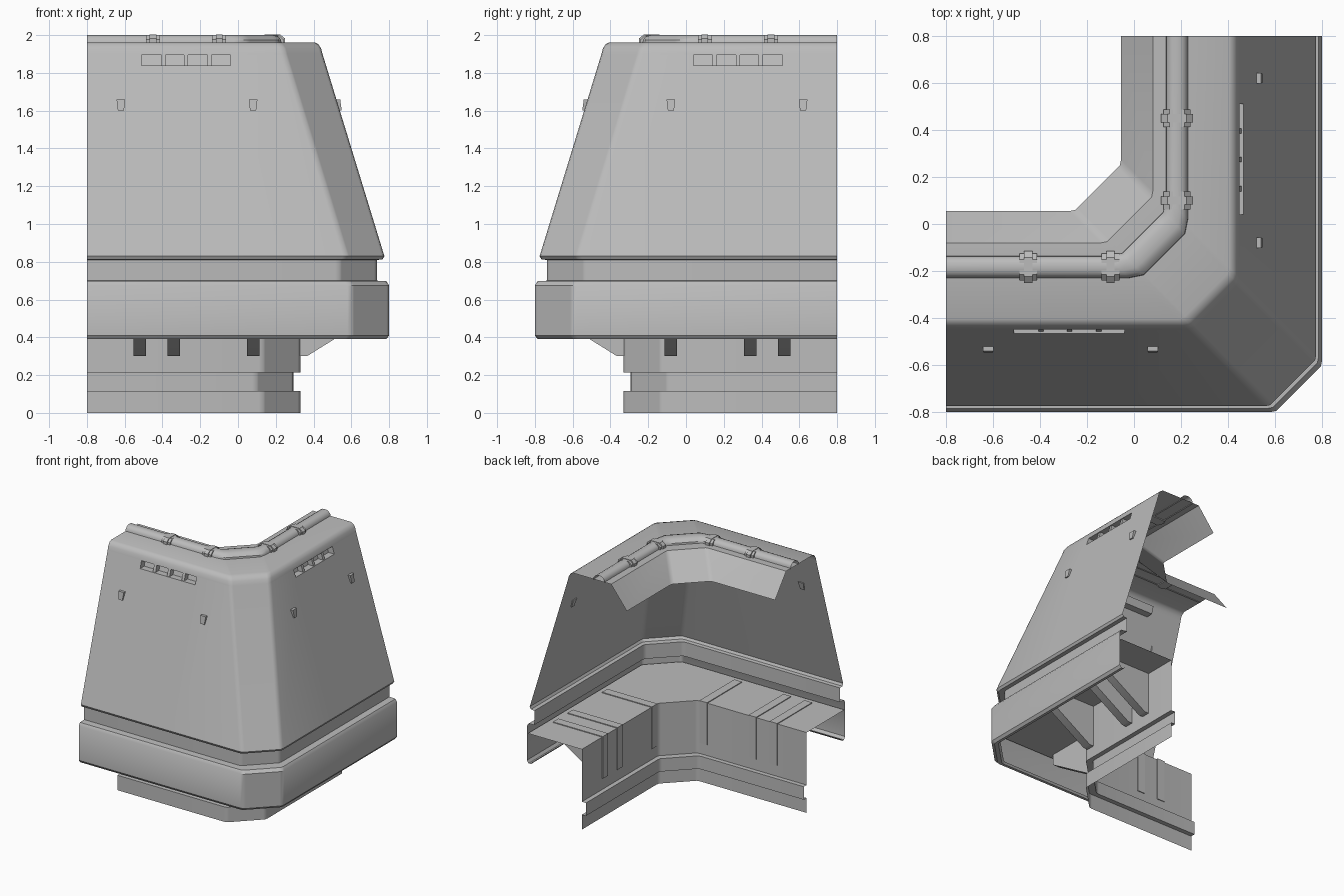
import bpy, bmesh
from mathutils import Vector

if "Cube" in bpy.data.objects:
    bpy.data.objects.remove(bpy.data.objects["Cube"])

grey = bpy.data.materials.new("plain_grey")
grey.use_nodes = True
grey.diffuse_color = (0.5, 0.5, 0.5, 1)
grey.node_tree.nodes["Principled BSDF"].inputs["Base Color"].default_value = (0.5, 0.5, 0.5, 1)

END = -0.8      # open end of each arm
CUT = 0.2       # size of the corner chamfer


def finish(name, bm):
    mesh = bpy.data.meshes.new(name)
    bm.to_mesh(mesh)
    bm.free()
    mesh.materials.append(grey)
    obj = bpy.data.objects.new(name, mesh)
    bpy.context.scene.collection.objects.link(obj)
    bpy.ops.object.select_all(action='DESELECT')
    obj.select_set(True)
    bpy.context.view_layer.objects.active = obj
    bpy.ops.object.shade_smooth_by_angle(angle=0.6)
    return obj


def swap(p):
    """Mirror a point from the front arm to the side arm."""
    return Vector((-p[1], -p[0], p[2]))


def sweep(profile, soft=0.02):
    """Sweep (outward distance, height) pairs round the chamfered corner."""
    bm = bmesh.new()
    rows = []
    for d, z in profile:
        x = d - CUT
        half = [Vector((END, -d, z)), Vector((x - soft, -d, z)),
                Vector((x + soft * 0.25, -d + soft * 0.25, z)),
                Vector((x + soft * 0.7, -d + soft * 0.7, z))]
        rows.append([bm.verts.new(p) for p in half + [swap(p) for p in reversed(half)]])
    for low, high in zip(rows, rows[1:]):
        for i in range(len(low) - 1):
            bm.faces.new((low[i], low[i + 1], high[i + 1], high[i]))
    return bm


def loft(bm, a, b, caps=(True, True)):
    """Join two matching outlines on the front arm and repeat on the side arm."""
    made = []
    for place in (Vector, swap):
        va = [bm.verts.new(place(p)) for p in a]
        vb = [bm.verts.new(place(p)) for p in b]
        n = len(a)
        for i in range(n):
            k = (i + 1) % n
            made.append(bm.faces.new((va[i], va[k], vb[k], vb[i])))
        for ring, wanted in ((va, caps[0]), (vb, caps[1])):
            if wanted:
                made.append(bm.faces.new(ring))
    bmesh.ops.recalc_face_normals(bm, faces=made)


def bar(bm, outline, x, width):
    """Extrude a (distance, height) outline along the arm."""
    loft(bm, [(x - width / 2, -d, z) for d, z in outline],
         [(x + width / 2, -d, z) for d, z in outline])


def slope(z):
    return 0.775 - (z - 0.83) * 0.306


# Lower wall with its groove and the ledge behind the band
finish("base_wall", sweep([(0.33, 0), (0.33, 0.115), (0.295, 0.115), (0.295, 0.215),
                           (0.33, 0.215), (0.33, 0.62), (0.79, 0.62)]))

# Band, groove, sloping armour, top and inner lip
shell = sweep([(0.755, 0.405), (0.765, 0.39), (0.785, 0.39), (0.8, 0.41), (0.8, 0.675),
               (0.785, 0.697), (0.735, 0.7), (0.735, 0.81), (0.765, 0.812), (0.775, 0.83),
               (slope(1.9), 1.9), (0.44, 1.93), (0.425, 1.952), (0.405, 1.962),
               (0.08, 1.962), (-0.055, 1.79)])

# Vent openings cut through the slope of both arms
V0, V1, Z0, Z1 = -0.51, -0.04, 1.84, 1.895
for place in (Vector, swap):
    for co, no in (((V0, 0, 0), (1, 0, 0)), ((V1, 0, 0), (1, 0, 0)),
                   ((0, 0, Z0), (0, 0, 1)), ((0, 0, Z1), (0, 0, 1))):
        arm = []
        for f in shell.faces:
            zs = [v.co.z for v in f.verts]
            n = place(f.normal) if f.normal.length else None
            f.normal_update()
            n = place(f.normal)
            if min(zs) > 0.82 and max(zs) < 1.91 and n.y < -0.9:
                arm.append(f)
        geom = set(arm)
        for f in arm:
            geom.update(f.edges)
            geom.update(f.verts)
        bmesh.ops.bisect_plane(shell, geom=list(geom), plane_co=place(co), plane_no=place(no))
    hole = []
    for f in shell.faces:
        c = place(f.calc_center_median())
        if V0 < c.x < V1 and Z0 < c.z < Z1 and c.y < -0.3:
            hole.append(f)
    bmesh.ops.delete(shell, geom=hole, context='FACES')
finish("armour_shell", shell)

# Vent trays and their dividers
vents = bmesh.new()
mouth = [(x, -slope(z), z) for x, z in ((V0, Z0), (V1, Z0), (V1, Z1), (V0, Z1))]
loft(vents, mouth, [(x, y + 0.05, z) for x, y, z in mouth], caps=(False, False))
back = [(x, y + 0.05, z) for x, y, z in mouth]
loft(vents, back, [(x, y + 0.004, z) for x, y, z in back])
for x in (-0.395, -0.275, -0.15):
    bar(vents, [(slope(Z0) - 0.008, Z0), (slope(Z1) - 0.008, Z1),
                (slope(Z1) - 0.05, Z1), (slope(Z0) - 0.05, Z0)], x, 0.022)
finish("vent_trays", vents)

# Tapered pegs on the slope
pegs = bmesh.new()
for x in (-0.62, 0.08):
    rim = [(-0.023, 1.66), (0.023, 1.66), (0.016, 1.6), (-0.016, 1.6)]
    loft(pegs, [(x + u, -slope(z) - (0.02 if z > 1.63 else 0.01), z) for u, z in rim],
         [(x + u, -slope(z) + 0.008, z) for u, z in rim])
finish("slope_pegs", pegs)

# Gussets under the ledge
gussets = bmesh.new()
for x in (-0.52, -0.34, 0.08):
    bar(gussets, [(0.324, 0.3), (0.365, 0.3), (0.75, 0.54), (0.75, 0.626), (0.324, 0.626)], x, 0.065)
finish("ledge_gussets", gussets)

# Rail pipe along the top
finish("top_pipe", sweep([(0.23, 1.955), (0.228, 1.975), (0.215, 1.992), (0.198, 2.0), (0.165, 2.0),
                          (0.148, 1.99), (0.138, 1.975), (0.136, 1.955)], soft=0.05))

# Pipe clamps: wide collar with a narrower foot strap
clamps = bmesh.new()
for x in (-0.45, -0.1):
    bar(clamps, [(0.125, 1.955), (0.125, 1.978), (0.15, 2.0),
                 (0.215, 2.0), (0.24, 1.978), (0.24, 1.955)], x, 0.075)
    bar(clamps, [(0.115, 1.955), (0.115, 1.982), (0.142, 2.003),
                 (0.223, 2.003), (0.25, 1.982), (0.25, 1.955)], x, 0.035)
finish("pipe_clamps", clamps)
